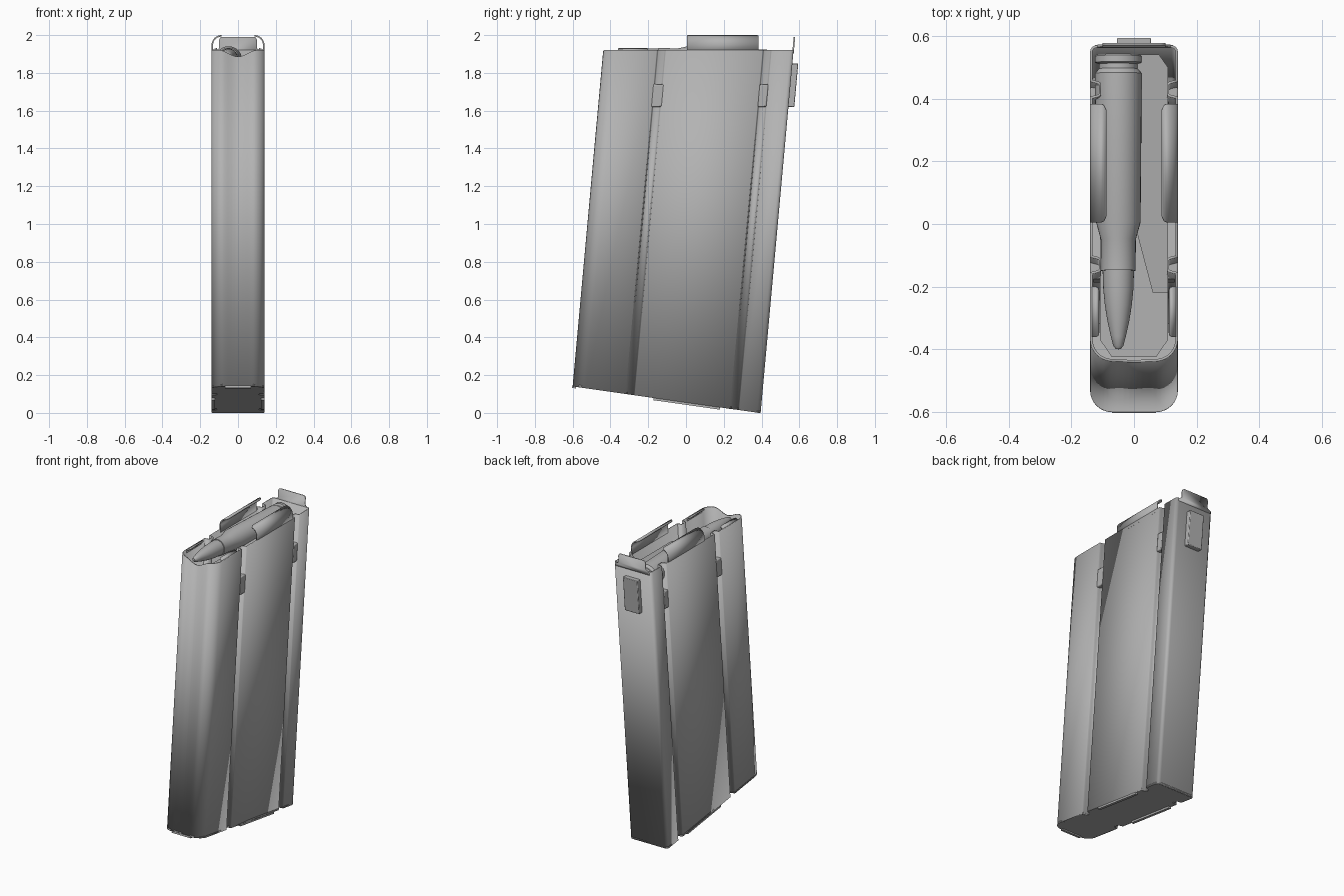
import bpy, bmesh
from math import sin, cos, pi, radians
from mathutils import Vector, Matrix

cube = bpy.data.objects.get("Cube")
if cube:
    bpy.data.objects.remove(cube, do_unlink=True)

SHEAR = 0.091      # backward lean of the body
TOP = 1.92
WALL = 0.008

steel = bpy.data.materials.new("grey steel")
steel.use_nodes = True
GREY = (0.45, 0.45, 0.45, 1)
steel.diffuse_color = GREY
steel.node_tree.nodes["Principled BSDF"].inputs["Base Color"].default_value = GREY


def finish(name, bm, lean=True, thick=0, offset=-1, bevel=0):
    bmesh.ops.recalc_face_normals(bm, faces=bm.faces)
    if lean:
        for v in bm.verts:
            v.co.y += SHEAR * v.co.z
    mesh = bpy.data.meshes.new(name)
    bm.to_mesh(mesh)
    bm.free()
    mesh.materials.append(steel)
    ob = bpy.data.objects.new(name, mesh)
    bpy.context.collection.objects.link(ob)
    if thick:
        mod = ob.modifiers.new("thickness", "SOLIDIFY")
        mod.thickness, mod.offset = thick, offset
    if bevel:
        mod = ob.modifiers.new("soft edges", "BEVEL")
        mod.width, mod.segments = bevel, 2
    bpy.ops.object.select_all(action="DESELECT")
    ob.select_set(True)
    bpy.context.view_layer.objects.active = ob
    bpy.ops.object.shade_smooth_by_angle(angle=radians(35))
    return ob


def prism(name, outline, low, high, caps=True, **kw):
    """Extrude an (x, y) outline between two height functions."""
    bm = bmesh.new()
    a = [bm.verts.new((x, y, low(x, y))) for x, y in outline]
    b = [bm.verts.new((x, y, high(x, y))) for x, y in outline]
    n = len(a)
    for i in range(n):
        j = (i + 1) % n
        bm.faces.new((a[i], a[j], b[j], b[i]))
    if caps:
        bm.faces.new(a)
        bm.faces.new(b)
    return finish(name, bm, **kw)


def box(name, x, y, z, **kw):
    outline = [(x[0], y[0]), (x[1], y[0]), (x[1], y[1]), (x[0], y[1])]
    return prism(name, outline, lambda *_: z[0], lambda *_: z[1], **kw)


def base_z(x, y):
    return (0.14 - 0.142 * (y + 0.6)) / (1 + 0.142 * SHEAR)


def rim_z(x, y):
    # The front wall dips in the middle
    if y < -0.55 and abs(x) < 0.1:
        return TOP - 0.017 * (1 + cos(pi * x / 0.1))
    return TOP


def groove(y0, y1, depth=0.028, r=0.01):
    """Channel pressed into the side wall, with rolled edges."""
    pts = []
    for k in range(5):
        t = k / 4
        pts.append((0.14 - depth * (1 - cos(pi * t)) / 2, y0 + r * t))
    return pts + [(x, y0 + y1 - y) for x, y in reversed(pts)]


# Half outline of the body, from front centre to back centre
half = [(0.0175 * i, -0.613) for i in range(4)]
half += [(0.07 + 0.07 * sin(a), -0.543 - 0.07 * cos(a)) for a in [pi / 16 * i for i in range(9)]]
half += groove(-0.33, -0.28) + groove(0.23, 0.28)
half += [(0.12 + 0.02 * cos(a), 0.375 + 0.02 * sin(a)) for a in [pi / 8 * i for i in range(5)]]
outline = half + [(-x, y) for x, y in reversed(half) if x > 0]

prism("body_shell", outline, base_z, rim_z, caps=False, thick=WALL)
prism("floor_plate", outline, base_z, lambda x, y: base_z(x, y) + 0.012)

# Raised back plate with rounded top corners
bm = bmesh.new()
tab = [(0.125, 1.9), (0.125, 1.915), (0.1, 1.93), (0.1, 1.975), (0.095, 1.986), (0.085, 1.99)]
tab += [(-x, z) for x, z in reversed(tab)]
bm.faces.new([bm.verts.new((x, 0.393, z)) for x, z in tab])
finish("back_tab", bm, thick=WALL, offset=0)

# Catch on the back
box("back_catch", (-0.054, 0.054), (0.39, 0.426), (1.62, 1.85), bevel=0.004)


def lip(name, side, y0, y1, r, z, r_corner):
    """Curved strip bending inward from the side wall."""
    bm = bmesh.new()
    rows = []
    for k in range(-1, 11):
        a = max(k, 0) / 10 * pi / 2
        inset = max(0, a * r - (pi / 2 * r - r_corner))
        cut = r_corner - (r_corner ** 2 - inset ** 2) ** 0.5 if inset < r_corner else r_corner
        x = 0.136 - r + r * cos(a)
        h = TOP - 0.02 if k < 0 else z + r * sin(a)
        rows.append([bm.verts.new((side * x, y, h)) for y in (y0 + cut, y1 - cut)])
    for p, q in zip(rows, rows[1:]):
        bm.faces.new((p[0], p[1], q[1], q[0]))
    finish(name, bm, lean=False, thick=WALL, offset=0)


for side, word in ((1, "left"), (-1, "right")):
    lip(word + "_feed_lip", side, 0.005, 0.383, 0.048, 1.948, 0.02)
    lip(word + "_front_lip", side, -0.36, -0.2, 0.025, 1.902, 0.012)
    # Stops bridging the grooves
    for place, y0, y1 in (("front", -0.334, -0.274), ("back", 0.232, 0.278)):
        xs = sorted((side * 0.1, side * 0.141))
        box(f"{word}_{place}_stop", xs, (y0, y1), (1.62, 1.74), bevel=0.006)
    # Folded tabs under the floor
    xs = sorted((side * 0.122, side * 0.14))
    strip = [(xs[0], -0.178), (xs[1], -0.178), (xs[1], 0.178), (xs[0], 0.178)]
    prism(word + "_floor_tab", strip, lambda x, y: base_z(x, y) - 0.012, base_z)

# Small folded tab at the front of the floor
front = [(-0.07, -0.615), (0.07, -0.615), (0.07, -0.595), (-0.07, -0.595)]
prism("front_floor_tab", front, lambda x, y: base_z(x, y) - 0.008, lambda x, y: base_z(x, y) + 0.004)

# Follower: flat platform with a raised, ramped ridge on the left
w = 0.108
deck = [(-w, -0.37), (-0.07, -0.425), (0.07, -0.425), (w, -0.37), (w, 0.5), (0.08, 0.54), (-0.08, 0.54), (-w, 0.5)]
prism("follower", deck, lambda *_: 1.72, lambda *_: 1.745, lean=False)
ridge = [(0.0, 0.0), (0.01, -0.03), (0.06, -0.22), (w, -0.22), (w, 0.0), (w, 0.5), (0.08, 0.54), (0.0, 0.54)]
prism("follower_ridge", ridge, lambda *_: 1.73,
      lambda x, y: 1.85 if y >= 0 else 1.85 + y * 0.45, lean=False)

# Cartridge: turned profile of (distance from head, radius)
profile = [(0, 0), (0, 0.07), (0.005, 0.075), (0.025, 0.075), (0.03, 0.062), (0.045, 0.062), (0.06, 0.075),
           (0.535, 0.071), (0.59, 0.056), (0.69, 0.055), (0.69, 0.05), (0.75, 0.048), (0.8, 0.043),
           (0.85, 0.035), (0.9, 0.024), (0.93, 0.016), (0.94, 0.008), (0.941, 0)]
bm = bmesh.new()
verts = [bm.verts.new((r, -d, 0)) for d, r in profile]
edges = [bm.edges.new(p) for p in zip(verts, verts[1:])]
bmesh.ops.spin(bm, geom=verts + edges, cent=(0, 0, 0), axis=(0, 1, 0), angle=2 * pi, steps=32)
bmesh.ops.remove_doubles(bm, verts=bm.verts, dist=0.0005)
cartridge = finish("cartridge", bm, lean=False)
cartridge.matrix_world = Matrix.Translation(Vector((-0.05, 0.54, 1.842))) @ Matrix.Rotation(radians(-3), 4, "X")
